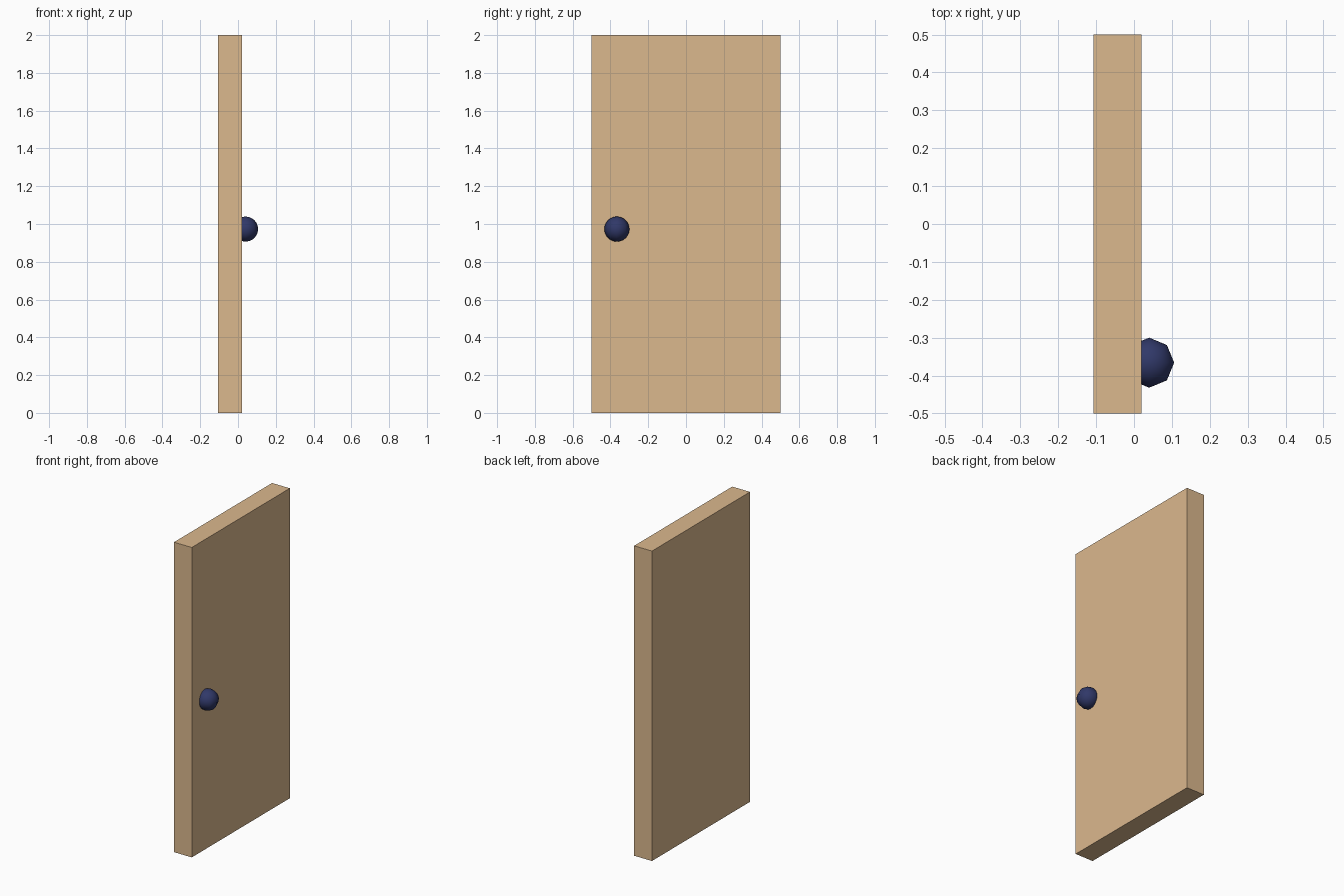
import bpy

if "Cube" in bpy.data.objects:
    bpy.data.objects.remove(bpy.data.objects["Cube"])


def material(name, color):
    mat = bpy.data.materials.new(name)
    mat.diffuse_color = (*color, 1)
    mat.use_nodes = True
    mat.node_tree.nodes["Principled BSDF"].inputs["Base Color"].default_value = mat.diffuse_color
    return mat


# Door slab, flat-faced
bpy.ops.mesh.primitive_cube_add(size=1, location=(-0.0435, 0, 1))
door = bpy.context.object
door.name = "door_panel"
door.scale = (0.127, 1.0, 2.0)
bpy.ops.object.transform_apply(location=False, rotation=False, scale=True)
door.data.materials.append(material("tan_wood", (0.71, 0.48, 0.27)))

# Round knob: eight sides around the vertical axis, sunk into the panel
bpy.ops.mesh.primitive_uv_sphere_add(
    segments=8, ring_count=24, radius=0.066, location=(0.04, -0.366, 0.973))
knob = bpy.context.object
knob.name = "door_knob"
bpy.ops.object.shade_smooth()
knob.data.materials.append(material("navy", (0.03, 0.04, 0.14)))
